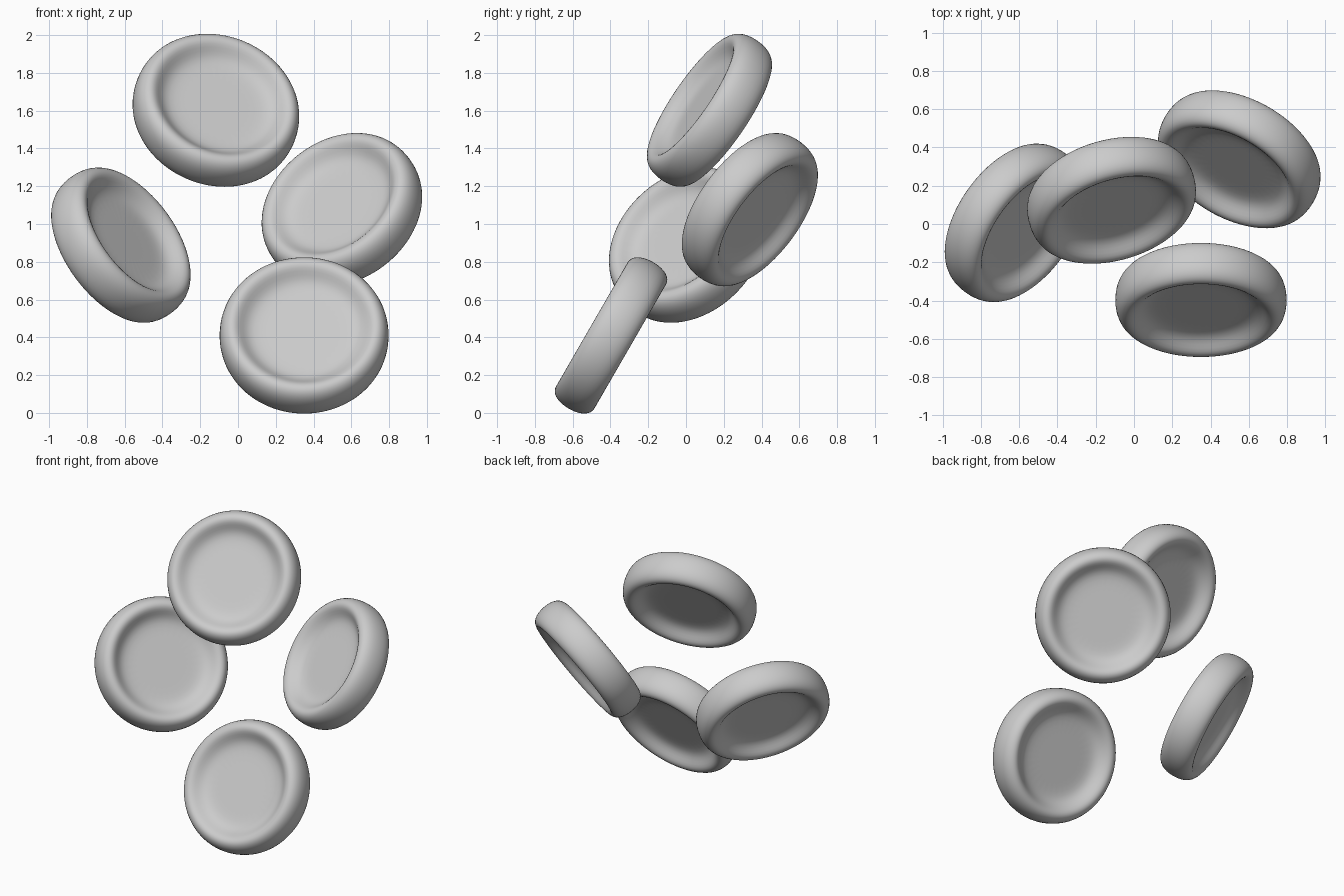
import bpy, bmesh, math
from mathutils import Vector

if "Cube" in bpy.data.objects:
    bpy.data.objects.remove(bpy.data.objects["Cube"])

SEG = 32
# Upper half of the control profile (radius, height); mirrored for the lower half
HALF = [(0.18, 0.045), (0.298, 0.045), (0.355, 0.12), (0.41, 0.12), (0.452, 0.06)]


def dished_disc(name, centre, normal):
    """Round disc with a soft thick rim and a dished face on both sides."""
    profile = HALF + [(r, -h) for r, h in reversed(HALF)]
    bm = bmesh.new()
    rings = []
    for r, h in profile:
        rings.append([bm.verts.new((r * math.cos(2 * math.pi * i / SEG),
                                    r * math.sin(2 * math.pi * i / SEG), h))
                      for i in range(SEG)])
    for a, b in zip(rings, rings[1:]):
        for i in range(SEG):
            j = (i + 1) % SEG
            bm.faces.new((a[i], b[i], b[j], a[j]))
    # flat centre caps
    bm.faces.new(rings[0])
    bm.faces.new(list(reversed(rings[-1])))
    bmesh.ops.recalc_face_normals(bm, faces=bm.faces)
    for f in bm.faces:
        f.smooth = True
    mesh = bpy.data.meshes.new(name)
    bm.to_mesh(mesh)
    bm.free()
    ob = bpy.data.objects.new(name, mesh)
    bpy.context.collection.objects.link(ob)
    ob.location = centre
    ob.rotation_euler = Vector(normal).to_track_quat('Z', 'Y').to_euler()
    sub = ob.modifiers.new("smooth", 'SUBSURF')
    sub.levels = sub.render_levels = 2
    return ob


# Four tumbling discs: centre and facing direction
dished_disc("top_disc", (-0.117, 0.124, 1.602), (0.24, -0.80, 0.55))
dished_disc("right_disc", (0.55, 0.338, 1.076), (-0.425, -0.73, 0.55))
dished_disc("left_disc", (-0.62, 0.006, 0.888), (0.70, -0.50, 0.52))
dished_disc("bottom_disc", (0.35, -0.397, 0.41), (0, -0.866, 0.5))
